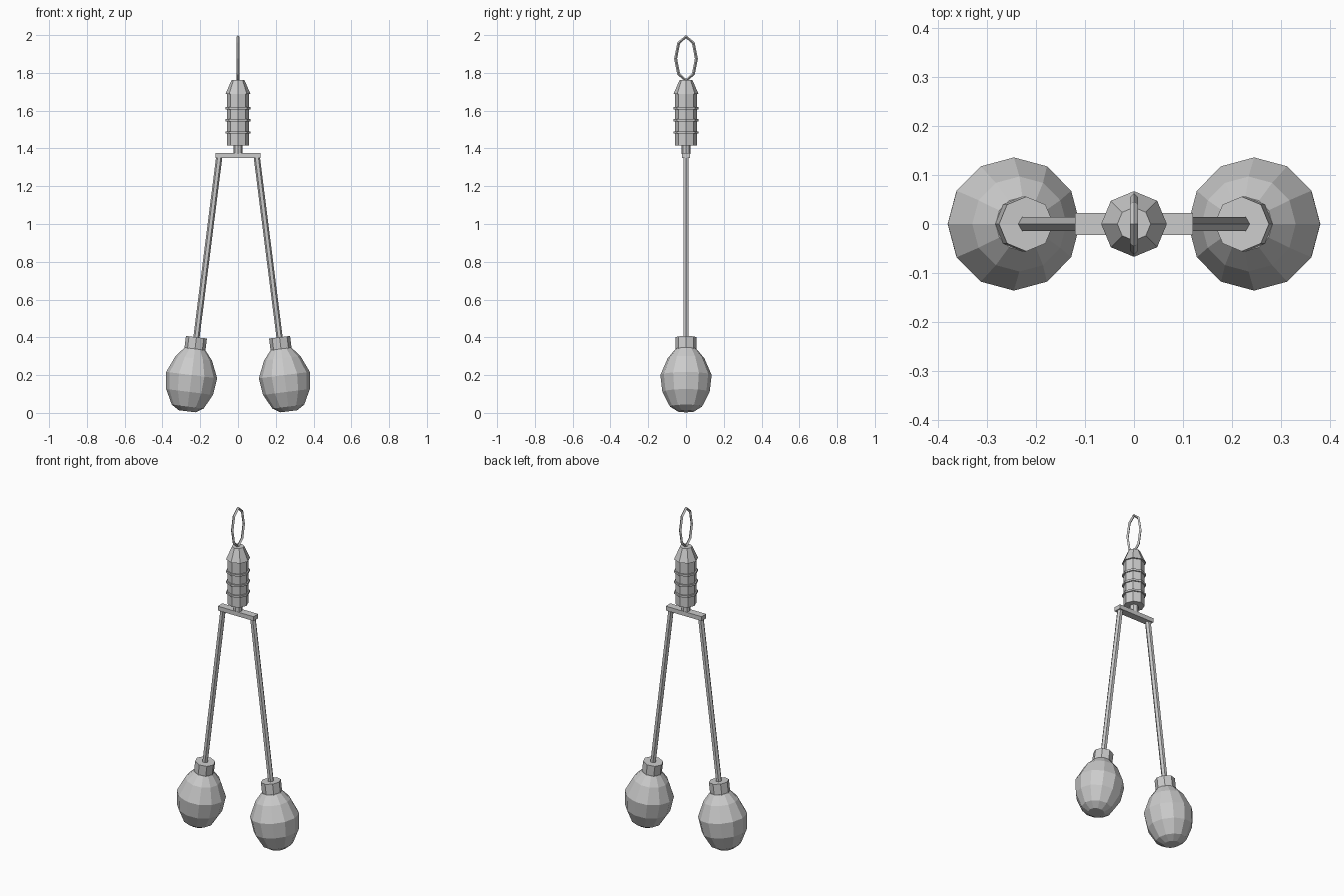
import bpy, bmesh, math

if "Cube" in bpy.data.objects:
    bpy.data.objects.remove(bpy.data.objects["Cube"])

TILT = math.radians(7.2)


def lathe(name, profile, sides, loc=(0, 0, 0), tilt=0.0):
    """Flat-faced turned part from (radius, z) points, listed bottom to top."""
    bm = bmesh.new()
    rings = []
    for r, z in profile:
        rings.append([bm.verts.new((r * math.cos(2 * math.pi * i / sides),
                                    r * math.sin(2 * math.pi * i / sides), z))
                      for i in range(sides)])
    for lo, hi in zip(rings, rings[1:]):
        for i in range(sides):
            j = (i + 1) % sides
            bm.faces.new((lo[i], lo[j], hi[j], hi[i]))
    bm.faces.new(rings[0][::-1])
    bm.faces.new(rings[-1])
    mesh = bpy.data.meshes.new(name)
    bm.to_mesh(mesh)
    bm.free()
    ob = bpy.data.objects.new(name, mesh)
    ob.location = loc
    ob.rotation_euler = (0, tilt, 0)
    bpy.context.collection.objects.link(ob)
    return ob


# Hanging loop: eight-sided oval of square wire in the YZ plane
curve = bpy.data.curves.new("hanging_loop", 'CURVE')
curve.dimensions = '3D'
curve.bevel_depth = 0.008
curve.bevel_resolution = 0
spline = curve.splines.new('POLY')
spline.points.add(7)
for i, p in enumerate(spline.points):
    a = math.pi * i / 4
    p.co = (0, 0.055 * math.sin(a), 1.876 + 0.116 * math.cos(a), 1)
spline.use_cyclic_u = True
spline.use_smooth = False
loop = bpy.data.objects.new("hanging_loop", curve)
bpy.context.collection.objects.link(loop)
bpy.context.view_layer.objects.active = loop
loop.select_set(True)
bpy.ops.object.convert(target='MESH')

# Handle with tapered cap, grip ridges and neck
lathe("handle_grip", [(0.058, 1.416), (0.058, 1.69)], 8)
lathe("handle_cap", [(0.067, 1.687), (0.034, 1.762)], 8)
for i in range(3):
    z = 1.485 + 0.064 * i
    lathe(f"grip_ridge_{i + 1}", [(0.066, z - 0.006), (0.066, z + 0.006)], 8)
lathe("neck", [(0.024, 1.37), (0.024, 1.42)], 8)

# Crossbar
bpy.ops.mesh.primitive_cube_add(size=1, location=(0, 0, 1.362))
bar = bpy.context.object
bar.name = "crossbar"
bar.scale = (0.24, 0.044, 0.026)

# Two splayed arms, each with a rod, collar and egg-shaped weight
BALL_Z = -1.189
BALL = [(0.045, -0.163), (0.085, -0.138), (0.125, -0.06),
        (0.136, 0.03), (0.097, 0.12), (0.055, 0.17)]
for side, s in (("left", -1), ("right", 1)):
    pivot, tilt = (0.10 * s, 0, 1.35), -TILT * s
    lathe(f"{side}_rod", [(0.0165, -1.0), (0.0165, 0.008)], 6, pivot, tilt)
    lathe(f"{side}_collar", [(0.056, -1.024), (0.056, -0.957)], 8, pivot, tilt)
    lathe(f"{side}_weight", [(r, z + BALL_Z) for r, z in BALL], 12, pivot, tilt)
